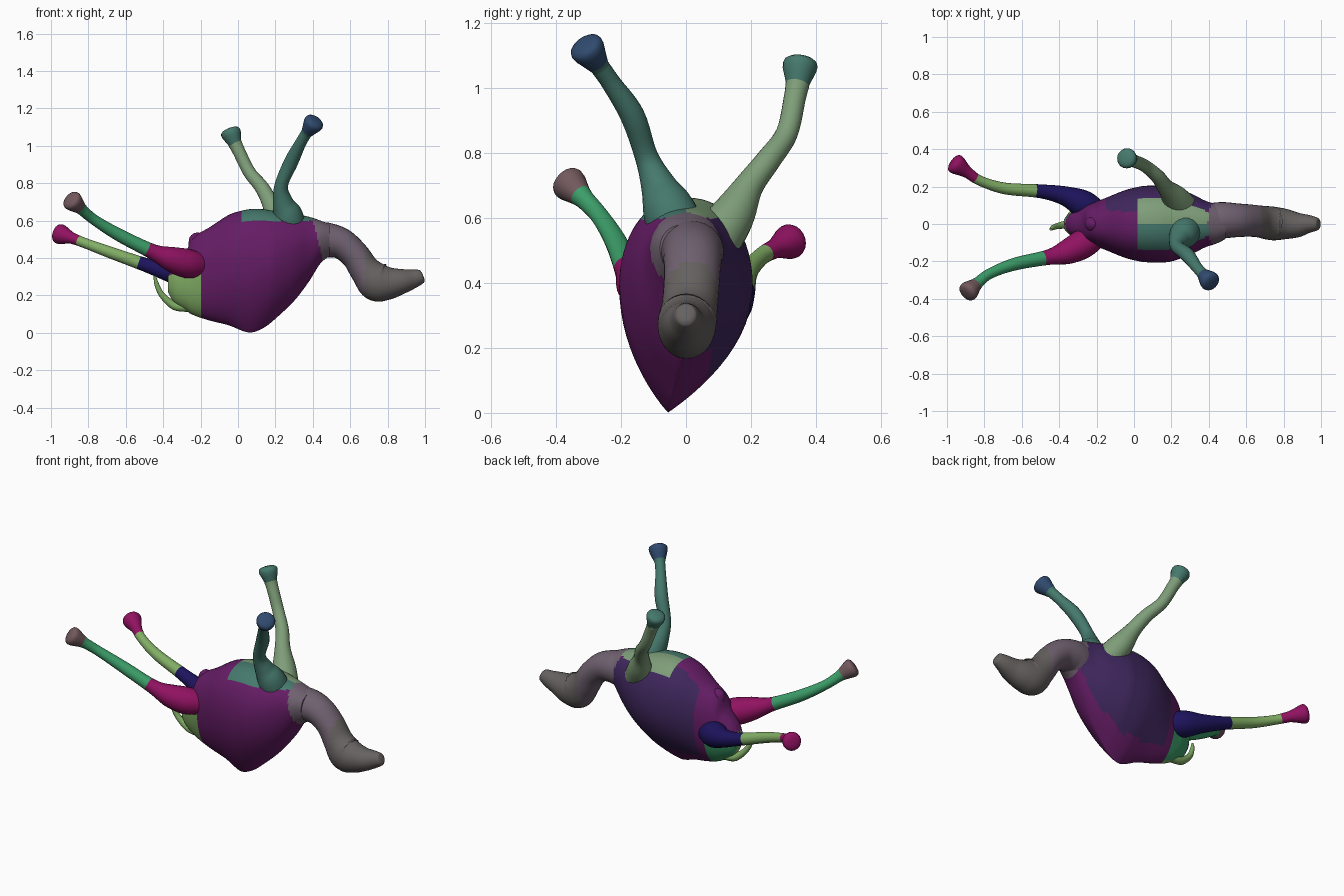
import bpy, math
from mathutils import Vector

if "Cube" in bpy.data.objects:
    bpy.data.objects.remove(bpy.data.objects["Cube"])

PALETTE = {
    "purple": (.13, .012, .13), "indigo": (.05, .02, .11), "neck": (.16, .12, .16),
    "head": (.13, .12, .115), "teal": (.06, .19, .15), "sage": (.21, .34, .19),
    "green": (.045, .34, .14), "magenta": (.28, .006, .12), "navy": (.012, .007, .11),
    "lime": (.22, .42, .13), "blue": (.03, .07, .16), "brown": (.17, .1, .11),
}
MATS = {}
for name, rgb in PALETTE.items():
    MATS[name] = bpy.data.materials.new(name)
    MATS[name].diffuse_color = (*rgb, 1)


def resample(rows, n=6):
    """Catmull-Rom through rows of numbers."""
    pts = [rows[0]] + list(rows) + [rows[-1]]
    out = []
    for i in range(1, len(pts) - 2):
        a, b, c, d = pts[i - 1:i + 3]
        for k in range(n):
            t = k / n
            out.append([.5 * (2 * q + (r - p) * t + (2 * p - 5 * q + 4 * r - s) * t * t
                              + (3 * q - p - 3 * r + s) * t ** 3)
                        for p, q, r, s in zip(a, b, c, d)])
    return out + [list(rows[-1])]


def loft(name, rings, colour):
    """Skin rings of points, cap the ends, colour faces by centre."""
    n = len(rings[0])
    verts = [v for ring in rings for v in ring]
    faces = [(i * n + j, i * n + (j + 1) % n, (i + 1) * n + (j + 1) % n, (i + 1) * n + j)
             for i in range(len(rings) - 1) for j in range(n)]
    faces += [tuple(reversed(range(n))), tuple(range(len(verts) - n, len(verts)))]
    me = bpy.data.meshes.new(name)
    me.from_pydata(verts, [], faces)
    slots = []
    for p in me.polygons:
        c = colour(p.center)
        if c not in slots:
            slots.append(c)
            me.materials.append(MATS[c])
        p.material_index = slots.index(c)
        p.use_smooth = True
    me.set_sharp_from_angle(angle=math.radians(60))
    ob = bpy.data.objects.new(name, me)
    bpy.context.collection.objects.link(ob)
    return ob


def tube_rings(rows, n=20):
    """Rings along rows of x, y, z, radius, side radius."""
    rings = []
    for i, row in enumerate(rows):
        a, b = rows[max(i - 1, 0)], rows[min(i + 1, len(rows) - 1)]
        d = (Vector(b[:3]) - Vector(a[:3])).normalized()
        up = d.cross(Vector((0, 1, 0))).normalized()
        side = up.cross(d)
        rings.append([Vector(row[:3]) + up * row[3] * math.sin(2 * math.pi * j / n)
                      + side * row[4] * math.cos(2 * math.pi * j / n) for j in range(n)])
    return rings


def leg(name, path, bands):
    """Leg with a flared hoof; bands are (distance from hoof, colour)."""
    pts = [(*p, p[3]) for p in path]
    foot = Vector(path[-1][:3])
    d = (foot - Vector(path[-2][:3])).normalized()
    rows = resample(pts[:-1])
    for off, r in ((-.055, .035), (-.028, .044), (-.005, .052), (.012, .054), (.023, .05),
                   (.031, .038), (.035, .018)):
        rows.append([*(foot + d * off), r, r])

    def colour(c):
        dist = (c - foot).length
        return next((col for lim, col in bands if dist < lim), bands[-1][1])
    loft(name, tube_rings(rows), colour)


# Torso: x, bottom z, top z, half width, keel sharpness
torso = [
    (-.375, .22, .30, .025, 1), (-.34, .16, .36, .06, 1), (-.28, .12, .43, .09, 1),
    (-.24, .095, .51, .105, 1), (-.15, .065, .565, .14, 1.2), (-.05, .04, .63, .18, 1.5),
    (.03, .008, .655, .2, 1.85), (.08, .003, .662, .205, 1.9), (.14, .028, .66, .205, 1.8),
    (.2, .075, .65, .2, 1.6), (.3, .17, .635, .165, 1.3), (.38, .275, .62, .125, 1),
    (.44, .37, .60, .105, 1), (.49, .41, .58, .08, 1),
]
rings = []
for x, lo, hi, w, keel in resample(torso, 6):
    mid = lo + .58 * (hi - lo)
    ring = []
    for j in range(64):
        a = 2 * math.pi * j / 64
        c, s = math.cos(a), math.sin(a)
        power = keel if s < 0 else .85
        y = math.copysign(abs(c) ** power, c) * w
        if s < 0:
            y -= .055 * max(0, keel - 1) / .9 * s * s
        ring.append(Vector((x, y, mid + s * ((hi - mid) if s > 0 else (mid - lo)))))
    rings.append(ring)


def torso_colour(c):
    if c.x < -.2 and c.z < .31:
        return "green" if c.y > .02 else "lime"
    if c.x > .445 - .25 * max(0, c.z - .42):
        return "neck"
    if c.z > .6 and c.x > .02:
        return "sage" if c.y > 0 else "teal"
    return "indigo" if c.y > .07 and c.x > -.15 else "purple"


loft("torso", rings, torso_colour)

# Neck and head: x, y, z, radius, side radius
neck = [
    (.34, .01, .47, .09, .085), (.42, .015, .49, .10, .097), (.48, .02, .495, .093, .097),
    (.555, .02, .475, .083, .09), (.625, .018, .415, .077, .086), (.68, .012, .335, .083, .086),
    (.74, .003, .275, .105, .09), (.80, 0, .265, .09, .083), (.87, -.005, .274, .069, .068),
    (.93, 0, .287, .053, .05), (.97, 0, .298, .041, .038), (.985, 0, .303, .033, .03),
    (.99, 0, .305, .018, .016),
]
loft("neck_and_head", tube_rings(resample(neck), 28),
     lambda c: "head" if c.x > .68 else "neck")

# Front legs: x, y, z, radius
leg("front_leg_near", [
    (.28, -.02, .54, .09), (.265, -.055, .63, .08), (.24, -.085, .70, .055), (.232, -.122, .79, .036),
    (.285, -.165, .915, .038), (.335, -.23, 1.015, .03), (.365, -.265, 1.065, .03),
    (.40, -.30, 1.115, .04)], [(.06, "blue"), (9, "teal")])
leg("front_leg_far", [
    (.26, .09, .53, .08), (.215, .145, .61, .068), (.17, .195, .70, .045), (.125, .255, .78, .038),
    (.06, .31, .86, .034), (.005, .335, .97, .034), (-.015, .343, 1.01, .037),
    (-.035, .35, 1.06, .04)], [(.06, "teal"), (9, "sage")])

# Hind legs
leg("hind_leg_near", [
    (-.18, -.05, .36, .06), (-.27, -.105, .37, .078), (-.36, -.15, .395, .066), (-.46, -.178, .435, .041),
    (-.64, -.215, .525, .034), (-.77, -.265, .605, .028), (-.83, -.31, .655, .03),
    (-.88, -.355, .70, .04)], [(.07, "brown"), (.5, "green"), (9, "magenta")])
leg("hind_leg_far", [
    (-.18, .05, .29, .06), (-.27, .105, .305, .075), (-.37, .15, .325, .052), (-.50, .175, .365, .037),
    (-.69, .19, .432, .031), (-.82, .23, .48, .027), (-.885, .272, .505, .03),
    (-.945, .315, .525, .04)], [(.13, "magenta"), (.46, "lime"), (9, "navy")])

# Tail strands and belly bump
for name, path in {
    "tail": [(-.27, 0, .14, .03), (-.34, 0, .145, .024), (-.405, -.01, .2, .017),
             (-.435, -.02, .26, .013), (-.445, -.03, .305, .006)],
    "tail_tuft": [(-.32, 0, .19, .025), (-.35, .02, .24, .018), (-.34, .05, .29, .014),
                  (-.31, .08, .33, .007)],
}.items():
    loft(name, tube_rings(resample([(*p, p[3]) for p in path]), 10), lambda c: "lime")
bump = [(-.20, 0, .40, .06, .06), (-.215, 0, .47, .05, .05), (-.22, 0, .515, .038, .035),
        (-.222, 0, .535, .012, .012)]
loft("belly_bump", tube_rings(resample(bump), 16), lambda c: "purple")

for m in bpy.data.materials:
    if m.users and not m.is_grease_pencil:
        m.use_nodes = True
        m.node_tree.nodes["Principled BSDF"].inputs["Base Color"].default_value = m.diffuse_color
